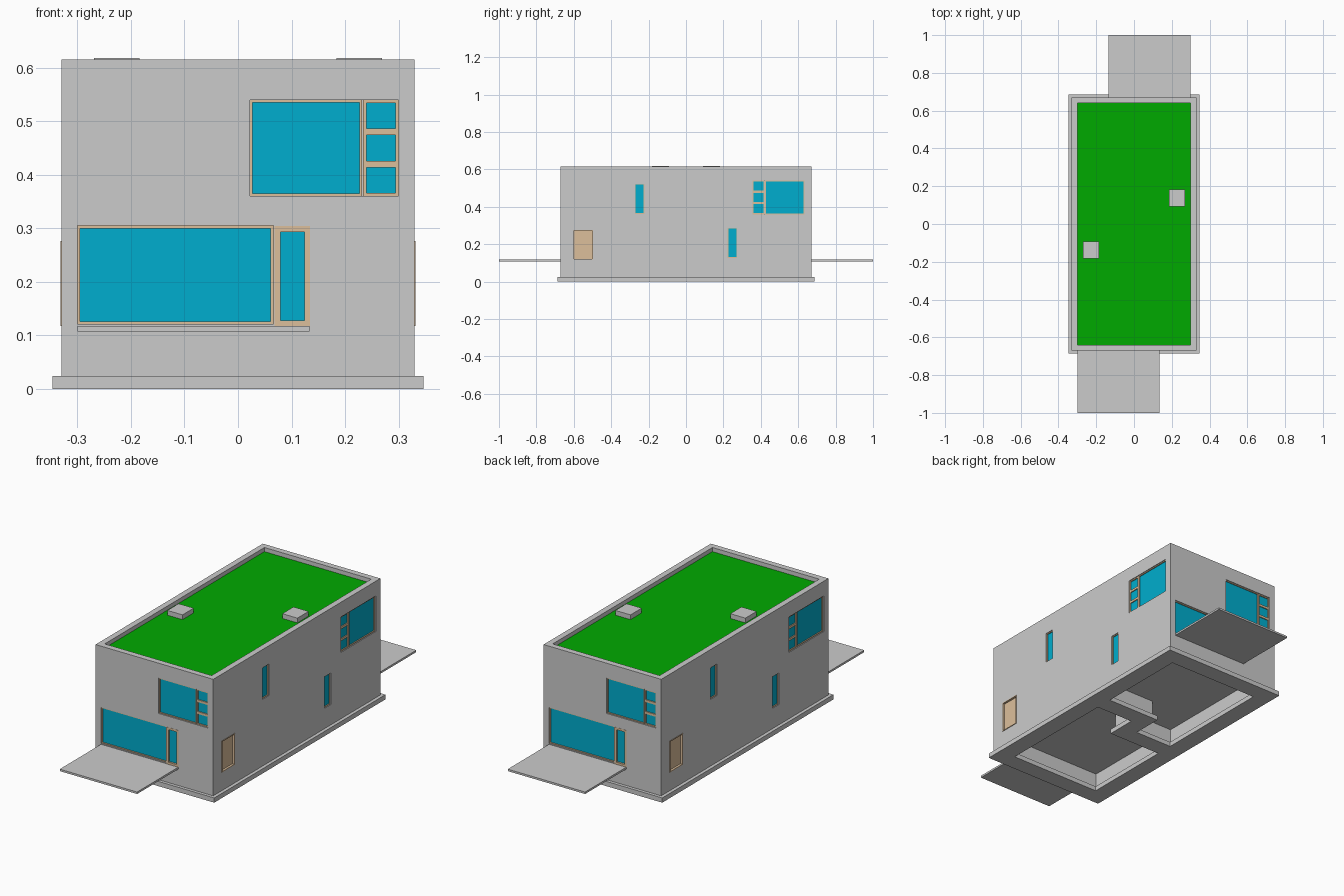
import bpy, bmesh
from mathutils import Matrix, Vector

if "Cube" in bpy.data.objects:
    bpy.data.objects.remove(bpy.data.objects["Cube"])

WX, WY = 0.33, 0.67          # outer wall faces
Z_BASE, Z_FLOOR, Z_TOP = 0.024, 0.107, 0.615
TURN = Matrix.Rotation(3.14159265, 4, 'Z')   # plan repeats after a half turn


def material(name, rgb):
    m = bpy.data.materials.new(name)
    m.diffuse_color = (*rgb, 1)
    m.use_nodes = True
    m.node_tree.nodes["Principled BSDF"].inputs["Base Color"].default_value = m.diffuse_color
    return m


GLASS = material("glass_blue", (0.0, 0.42, 0.62))
WOOD = material("wood_tan", (0.72, 0.52, 0.33))
GRASS = material("grass_green", (0.0, 0.40, 0.0))


def prism(bm, pts, z0, z1):
    lo = [bm.verts.new((x, y, z0)) for x, y in pts]
    hi = [bm.verts.new((x, y, z1)) for x, y in pts]
    n = len(pts)
    bm.faces.new(lo[::-1])
    bm.faces.new(hi)
    for i in range(n):
        bm.faces.new((lo[i], lo[(i + 1) % n], hi[(i + 1) % n], hi[i]))


def box(bm, x0, x1, y0, y1, z0, z1):
    prism(bm, [(x0, y0), (x1, y0), (x1, y1), (x0, y1)], z0, z1)


def on_wall(bm, side, a0, a1, z0, z1, d0, d1):
    """Box on the front or right wall, from depth d0 to d1 behind its face."""
    if side == "front":
        box(bm, a0, a1, -WY + d0, -WY + d1, z0, z1)
    else:
        box(bm, WX - d1, WX - d0, a0, a1, z0, z1)


def twin(bm):
    """Add the half-turned copy of everything in the mesh."""
    new = bmesh.ops.duplicate(bm, geom=bm.verts[:] + bm.edges[:] + bm.faces[:])["geom"]
    bmesh.ops.transform(bm, matrix=TURN, verts=[g for g in new if isinstance(g, bmesh.types.BMVert)])


def finish(bm, name, mat=None):
    bmesh.ops.recalc_face_normals(bm, faces=bm.faces[:])
    me = bpy.data.meshes.new(name)
    bm.to_mesh(me)
    bm.free()
    ob = bpy.data.objects.new(name, me)
    bpy.context.collection.objects.link(ob)
    if mat:
        me.materials.append(mat)
    return ob


def carve(ob, cutter):
    mod = ob.modifiers.new("cut", 'BOOLEAN')
    mod.operation, mod.solver, mod.object = 'DIFFERENCE', 'EXACT', cutter
    bpy.context.view_layer.objects.active = ob
    bpy.ops.object.modifier_apply(modifier=mod.name)
    bpy.data.objects.remove(cutter)


def room(bm, inset, half, z0, z1):
    """L-shaped cellar room beside the stepped cross wall."""
    x, y, c = WX - inset, WY - inset, 0.078
    prism(bm, [(-x, -y), (x, -y), (x, c - half), (half, c - half),
               (half, -c - half), (-x, -c - half)], z0, z1)


holes, frames, glass, leaves = (bmesh.new() for _ in range(4))


def pane(side, a0, a1, z0, z1, t, fill, out=0.004):
    """Rectangular frame of bar width t around a glass or door leaf."""
    for p in ((a0, a0 + t, z0, z1), (a1 - t, a1, z0, z1),
              (a0 + t, a1 - t, z0, z0 + t), (a0 + t, a1 - t, z1 - t, z1)):
        on_wall(frames, side, *p, out, 0.013)
    on_wall(fill, side, a0 + t, a1 - t, z0 + t, z1 - t, 0.009, 0.013)


def opening(side, a0, a1, z0, z1):
    on_wall(holes, side, a0, a1, z0, z1, -0.02, 0.012)


# upper windows: one wide pane and a stack of three
for side, place in (("front", lambda a: a), ("right", lambda a: 0.655 - a)):
    def span(p, q):
        return sorted((place(p), place(q)))
    opening(side, *span(0.022, 0.3), 0.36, 0.54)
    pane(side, *span(0.022, 0.232), 0.36, 0.54, 0.005, glass)
    for i in range(3):
        pane(side, *span(0.234, 0.3), 0.36 + 0.06 * i, 0.42 + 0.06 * i, 0.006, glass)

# terrace window and glazed door
opening("front", -0.3, 0.066, 0.121, 0.305)
pane("front", -0.3, 0.066, 0.121, 0.305, 0.005, glass)
opening("front", 0.068, 0.135, 0.117, 0.304)
pane("front", 0.068, 0.135, 0.117, 0.304, 0.011, glass, -0.001)

# narrow side windows and wooden side door
for a, z in ((-0.273, 0.362), (0.223, 0.127)):
    opening("right", a, a + 0.05, z, z + 0.16)
    pane("right", a, a + 0.05, z, z + 0.16, 0.004, glass)
opening("right", -0.602, -0.498, 0.117, 0.276)
pane("right", -0.602, -0.498, 0.117, 0.276, 0.004, leaves, -0.002)

for bm, name, mat in ((frames, "window_frames", WOOD), (glass, "window_glass", GLASS),
                      (leaves, "side_doors", WOOD)):
    twin(bm)
    finish(bm, name, mat)

# main walls with openings, roof recess and cellar rooms
bm = bmesh.new()
box(bm, -WX, WX, -WY, WY, Z_BASE, Z_TOP)
walls = finish(bm, "walls")
room(holes, 0.056, 0.028, -0.1, Z_FLOOR)
twin(holes)
box(holes, -0.3, 0.3, -0.64, 0.64, 0.588, 0.8)
carve(walls, finish(holes, "wall_cutter"))

# strip footing
bm = bmesh.new()
box(bm, -0.347, 0.347, -0.686, 0.686, 0, Z_BASE)
footing = finish(bm, "footing")
bm = bmesh.new()
room(bm, 0.073, 0.045, -0.1, 0.1)
twin(bm)
carve(footing, finish(bm, "footing_cutter"))

# green roof
bm = bmesh.new()
box(bm, -0.3, 0.3, -0.64, 0.64, 0.588, 0.594)
finish(bm, "green_roof", GRASS)

# roof vents
bm = bmesh.new()
box(bm, 0.184, 0.269, 0.092, 0.182, 0.594, 0.618)
twin(bm)
finish(bm, "roof_vents")

# terraces
bm = bmesh.new()
box(bm, -0.3, 0.134, -1, -WY, Z_FLOOR, 0.117)
twin(bm)
finish(bm, "terraces")
